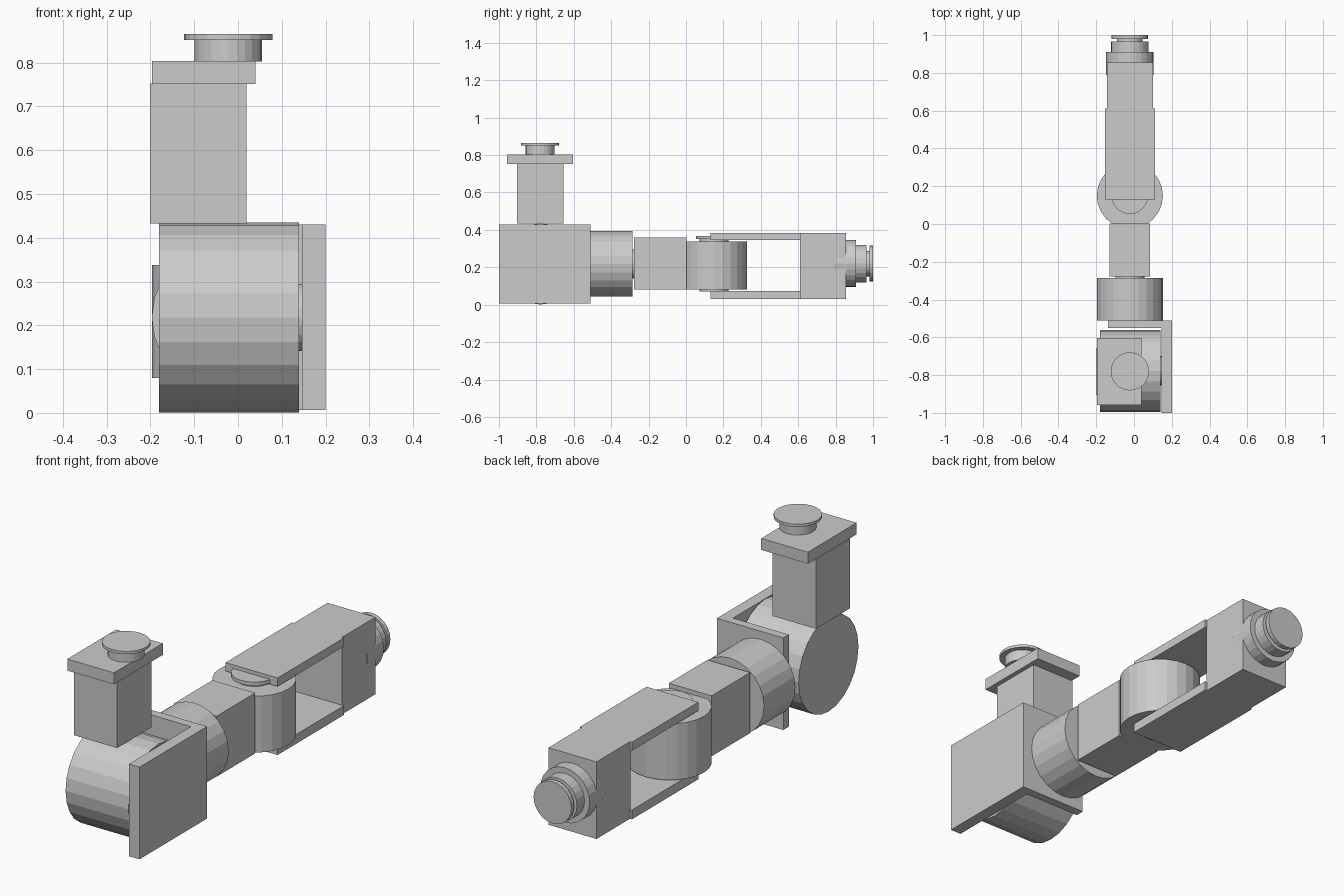
import bpy, math

if "Cube" in bpy.data.objects:
    bpy.data.objects.remove(bpy.data.objects["Cube"])

CX, CZ = -0.022, 0.218      # shared centre line of the arm
SH_Y, EL_Y = -0.777, 0.15   # shoulder and elbow joint positions


def box(name, x, y, z):
    bpy.ops.mesh.primitive_cube_add(size=1, location=[sum(r) / 2 for r in (x, y, z)])
    ob = bpy.context.object
    ob.name = name
    ob.scale = [r[1] - r[0] for r in (x, y, z)]
    bpy.ops.object.transform_apply(location=False, rotation=False, scale=True)
    return ob


def cyl(name, axis, radius, span, a, b):
    """Cylinder along axis; a, b are the centre on the other two axes in xyz order."""
    mid = sum(span) / 2
    loc = {'x': (mid, a, b), 'y': (a, mid, b), 'z': (a, b, mid)}[axis]
    rot = {'x': (0, math.pi / 2, 0), 'y': (math.pi / 2, 0, 0), 'z': (0, 0, 0)}[axis]
    bpy.ops.mesh.primitive_cylinder_add(vertices=24, radius=radius,
                                        depth=span[1] - span[0], location=loc, rotation=rot)
    bpy.context.object.name = name


# Base column with mounting plate and round cap
cyl("mount_cap", 'z', 0.101, (0.852, 0.865), CX, -0.78)
cyl("mount_neck", 'z', 0.077, (0.803, 0.853), CX, -0.78)
box("mount_plate", (-0.197, 0.04), (-0.957, -0.603), (0.751, 0.804))
box("upper_column", (-0.201, 0.019), (-0.904, -0.656), (0.433, 0.752))

# Shoulder drum, pin and L-shaped bracket
cyl("shoulder_drum", 'x', 0.217, (-0.18, 0.139), SH_Y, CZ)
cyl("shoulder_pin", 'x', 0.077, (0.135, 0.15), SH_Y, CZ)
box("bracket_side", (0.146, 0.2), (-1.0, -0.51), (0.007, 0.43))
box("bracket_back", (-0.137, 0.147), (-0.55, -0.51), (0.007, 0.43))

# Rotating upper arm
cyl("arm_drum", 'y', 0.175, (-0.512, -0.285), CX, CZ)
cyl("arm_neck", 'y', 0.077, (-0.29, -0.27), CX, CZ)
box("arm_block", (-0.131, 0.086), (-0.278, 0.002), (0.08, 0.358))

# Elbow drum with stacked caps
cyl("elbow_drum", 'z', 0.175, (0.08, 0.338), CX, EL_Y)
cyl("elbow_cap_outer", 'z', 0.097, (0.35, 0.367), CX, EL_Y)
cyl("elbow_pin", 'z', 0.078, (0.07, 0.355), CX, EL_Y)

# Fork arms and wrist block
for side, z in (("upper", (0.345, 0.384)), ("lower", (0.03, 0.073))):
    box("fork_" + side, (-0.154, 0.11), (0.13, 0.612), z)
box("wrist_block", (-0.144, 0.1), (0.61, 0.855), (0.03, 0.384))
for side, z in (("upper", (0.346, 0.3835)),):
    box("wrist_top", (-0.144, 0.1), (0.60, 0.855), z)

# Stepped wrist rings and tool disc
for name, r, span in (("wrist_ring", 0.126, (0.79, 0.91)),
                      ("wrist_step", 0.1, (0.905, 0.965)),
                      ("tool_neck", 0.068, (0.96, 0.982)),
                      ("tool_disc", 0.096, (0.98, 1.0))):
    cyl(name, 'y', r, span, CX, CZ + 0.002)
